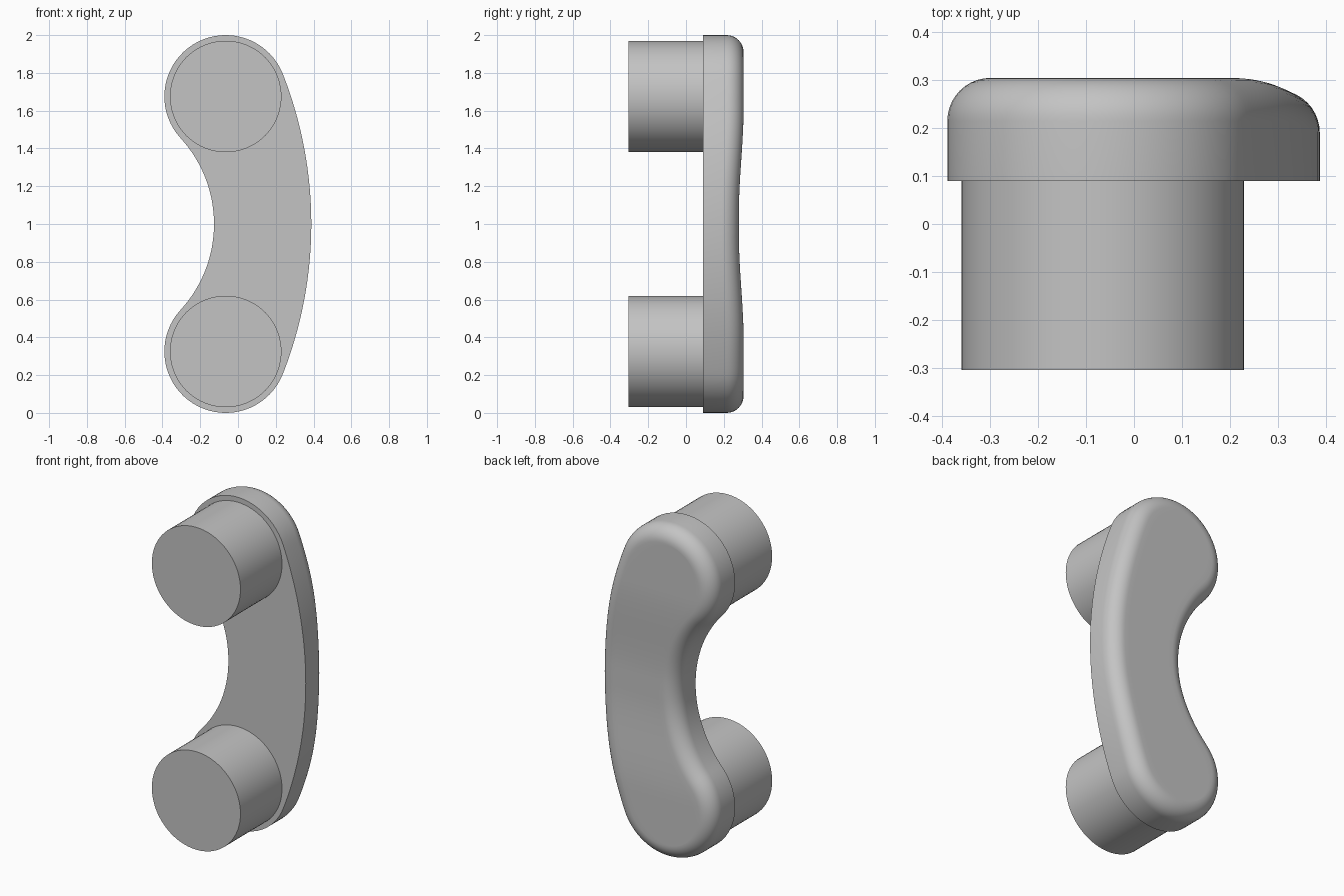
import bpy, bmesh
from math import sin, cos, pi, atan2, hypot
from mathutils import Matrix, Vector

if "Cube" in bpy.data.objects:
    bpy.data.objects.remove(bpy.data.objects["Cube"], do_unlink=True)

grey = bpy.data.materials.new("light grey")
grey.use_nodes = True
grey.diffuse_color = (0.55, 0.55, 0.55, 1)
grey.node_tree.nodes["Principled BSDF"].inputs["Base Color"].default_value = grey.diffuse_color

END_X, END_H, END_R = -0.065, 0.675, 0.325   # end circle centre and radius
OUT_X, OUT_R = -1.781, 2.169                 # convex outer arc
IN_X, IN_R = -0.799, 0.672                   # concave inner arc
FRONT, BACK, FILLET = 0.09, 0.305, 0.09


def finish(name, bm):
    bmesh.ops.recalc_face_normals(bm, faces=bm.faces)
    mesh = bpy.data.meshes.new(name)
    bm.to_mesh(mesh)
    bm.free()
    obj = bpy.data.objects.new(name, mesh)
    bpy.context.collection.objects.link(obj)
    mesh.materials.append(grey)
    bpy.ops.object.select_all(action="DESELECT")
    obj.select_set(True)
    bpy.context.view_layer.objects.active = obj
    bpy.ops.object.shade_smooth_by_angle()


def arc(cx, cz, r, a, b, n):
    return [(cx + r * cos(a + (b - a) * i / n), cz + r * sin(a + (b - a) * i / n))
            for i in range(n + 1)]


def side(d, outer):
    """One edge of the outline, inset by d, from top tip to bottom tip."""
    a_out = atan2(END_H, END_X - OUT_X)
    a_in = atan2(END_H, END_X - IN_X)
    tip = (a_out + a_in + pi) / 2
    stop = a_out if outer else a_in + pi
    cap = arc(END_X, END_H, END_R - d, tip, stop, 18)
    if outer:
        mid = arc(OUT_X, 0, OUT_R - d, a_out, -a_out, 48)
    else:
        mid = arc(IN_X, 0, IN_R + d, a_in, -a_in, 48)
    return cap + mid[1:-1] + [(x, -z) for x, z in reversed(cap)]


def back_y(z):
    """Back surface, gently hollowed along the grip."""
    t = min(max((0.62 - abs(z)) / 0.56, 0), 1)
    return BACK - 0.025 * t * t * (3 - 2 * t)


# Handle body: straight wall, rounded back edge, hollowed back surface
bm = bmesh.new()


def ring(d, depth):
    a, b = side(d, False), side(d, True)
    return [bm.verts.new((x, FRONT if depth is None else back_y(z) - depth, z + 1))
            for x, z in a + b[-2:0:-1]]


rings = [ring(0, None)]
for k in range(11):
    t = k / 10 * pi / 2
    rings.append(ring(FILLET * (1 - cos(t)), FILLET * (1 - sin(t))))
count = len(rings[0])
for low, high in zip(rings, rings[1:]):
    for i in range(count):
        j = (i + 1) % count
        bm.faces.new((low[i], low[j], high[j], high[i]))
bm.faces.new(rings[0])

# Back surface as rows between the inner and outer edges
last, half, cols = rings[-1], count // 2, 12
rows = []
for i in range(1, half):
    p, q = last[i], last[count - i]
    row = [p]
    for c in range(1, cols):
        co = p.co.lerp(q.co, c / cols)
        row.append(bm.verts.new((co.x, back_y(co.z - 1), co.z)))
    rows.append(row + [q])
for r, s in zip(rows, rows[1:]):
    for c in range(cols):
        bm.faces.new((r[c], r[c + 1], s[c + 1], s[c]))
bm.faces.new([last[0]] + rows[0])
bm.faces.new([last[half]] + rows[-1])
finish("handle_body", bm)

# Round ear and mouth cups
for name, z in (("upper_cup", 1 + END_H), ("lower_cup", 1 - END_H)):
    bm = bmesh.new()
    length = BACK + FRONT + 0.005
    bmesh.ops.create_cone(
        bm, cap_ends=True, segments=72, radius1=0.295, radius2=0.295, depth=length,
        matrix=Matrix.Translation(Vector((END_X, -BACK + length / 2, z)))
        @ Matrix.Rotation(pi / 2, 4, "X"))
    finish(name, bm)
